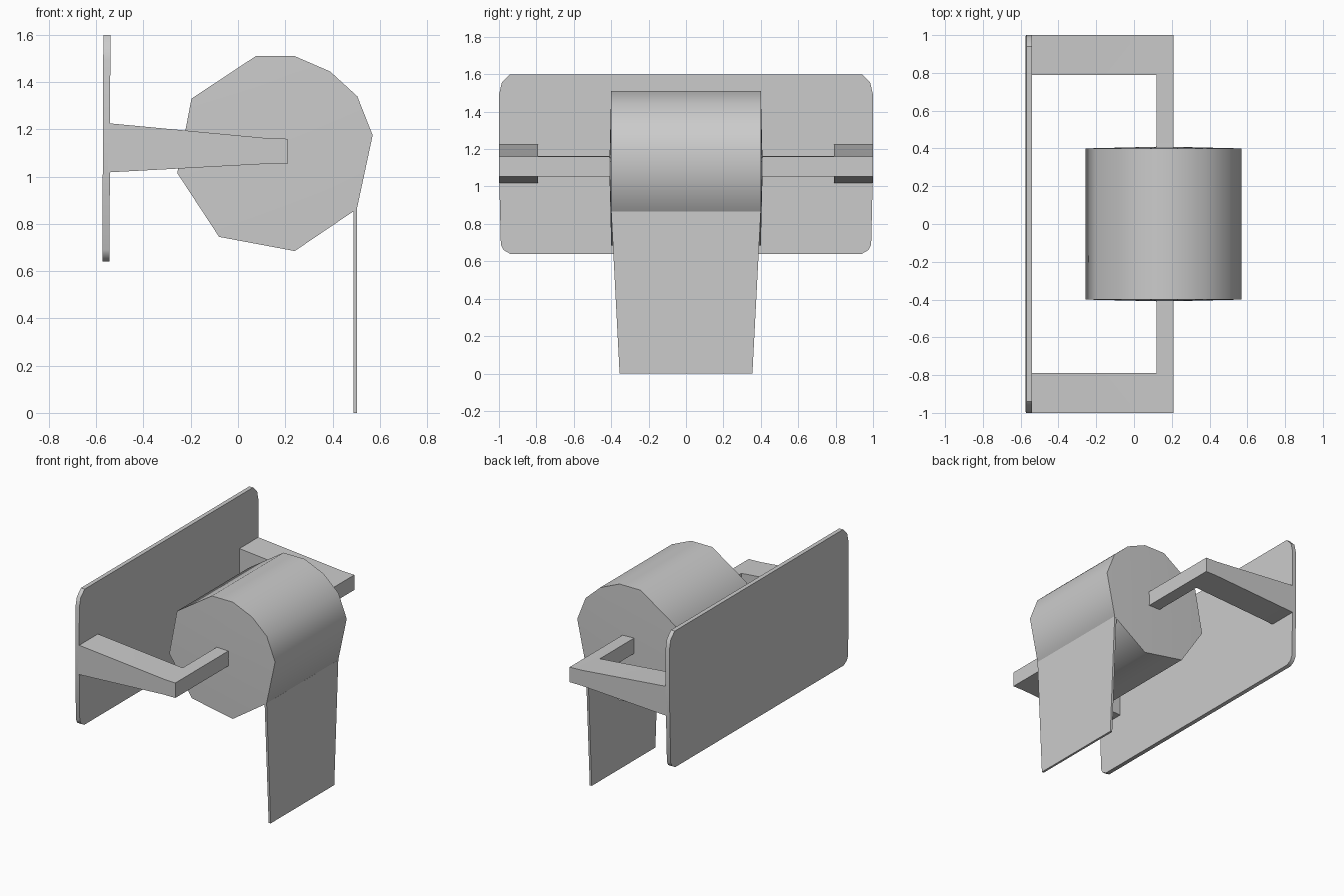
import bpy, bmesh

if "Cube" in bpy.data.objects:
    bpy.data.objects.remove(bpy.data.objects["Cube"])


def finish(name, bm, angle):
    bmesh.ops.recalc_face_normals(bm, faces=bm.faces)
    mesh = bpy.data.meshes.new(name)
    bm.to_mesh(mesh)
    bm.free()
    obj = bpy.data.objects.new(name, mesh)
    bpy.context.collection.objects.link(obj)
    bpy.ops.object.select_all(action='DESELECT')
    obj.select_set(True)
    bpy.context.view_layer.objects.active = obj
    if angle:
        bpy.ops.object.shade_smooth_by_angle(angle=angle)
    return obj


def prism(name, start, end, angle=0, cap_bulge=None):
    """Solid between two matching outlines; cap_bulge gives optional cap centres."""
    bm = bmesh.new()
    a = [bm.verts.new(p) for p in start]
    b = [bm.verts.new(p) for p in end]
    n = len(a)
    for i in range(n):
        j = (i + 1) % n
        bm.faces.new((a[i], a[j], b[j], b[i]))
    for k, ring in enumerate((a, b)):
        if cap_bulge:
            c = bm.verts.new(cap_bulge[k])
            for i in range(n):
                bm.faces.new((ring[i], ring[(i + 1) % n], c))
        else:
            bm.faces.new(ring)
    return finish(name, bm, angle)


# Wall plate: rounded outline (y, z), leaning very slightly
half = [(0.94, 0.64), (0.975, 0.66), (0.99, 0.69), (1.0, 1.1),
        (1.0, 1.49), (0.985, 1.555), (0.94, 1.6)]
outline = half + [(-y, z) for y, z in reversed(half)]


def lean(z):
    return 0.004 * (1.6 - z) / 0.96


prism("wall_plate",
      [(-0.57 - lean(z), y, z) for y, z in outline],
      [(-0.54 - lean(z), y, z) for y, z in outline], 0.7)

# Paper roll: uneven ten-sided drum with slightly domed ends
roll = [(0.075, 1.51), (0.24, 1.51), (0.39, 1.445), (0.505, 1.34), (0.57, 1.175),
        (0.503, 0.863), (0.24, 0.685), (-0.08, 0.745), (-0.257, 1.015), (-0.197, 1.33)]
prism("paper_roll",
      [(x, -0.4, z) for x, z in roll],
      [(x, 0.4, z) for x, z in roll], 1.15,
      [(0.16, -0.41, 1.1), (0.16, 0.41, 1.1)])

# Hanging sheet: thin panel narrowing downward
sheet = [(-0.355, 0), (0.355, 0), (0.4, 0.866), (-0.4, 0.866)]
prism("hanging_sheet",
      [(0.488, y, z) for y, z in sheet],
      [(0.504, y, z) for y, z in sheet])

# Bracket arm with inward spindle: L-shaped plan, tapering in height away from the wall
plan = [(-0.55, 0.79), (-0.55, 1.0), (0.12, 1.0), (0.21, 1.0),
        (0.21, 0.79), (0.21, 0.39), (0.12, 0.39), (0.12, 0.79)]
heights = {-0.55: (1.018, 1.226), 0.12: (1.054, 1.163), 0.21: (1.054, 1.16)}
bm = bmesh.new()
low = [bm.verts.new((x, y, heights[x][0])) for x, y in plan]
top = [bm.verts.new((x, y, heights[x][1])) for x, y in plan]
for i in range(8):
    j = (i + 1) % 8
    bm.faces.new((low[i], low[j], top[j], top[i]))
for ring in (low, top):
    for quad in ((0, 1, 2, 7), (7, 2, 3, 4), (7, 4, 5, 6)):
        bm.faces.new([ring[q] for q in quad])
arms = finish("bracket_arms", bm, 0.5)
mirror = arms.modifiers.new("Mirror", 'MIRROR')
mirror.use_axis = (False, True, False)
